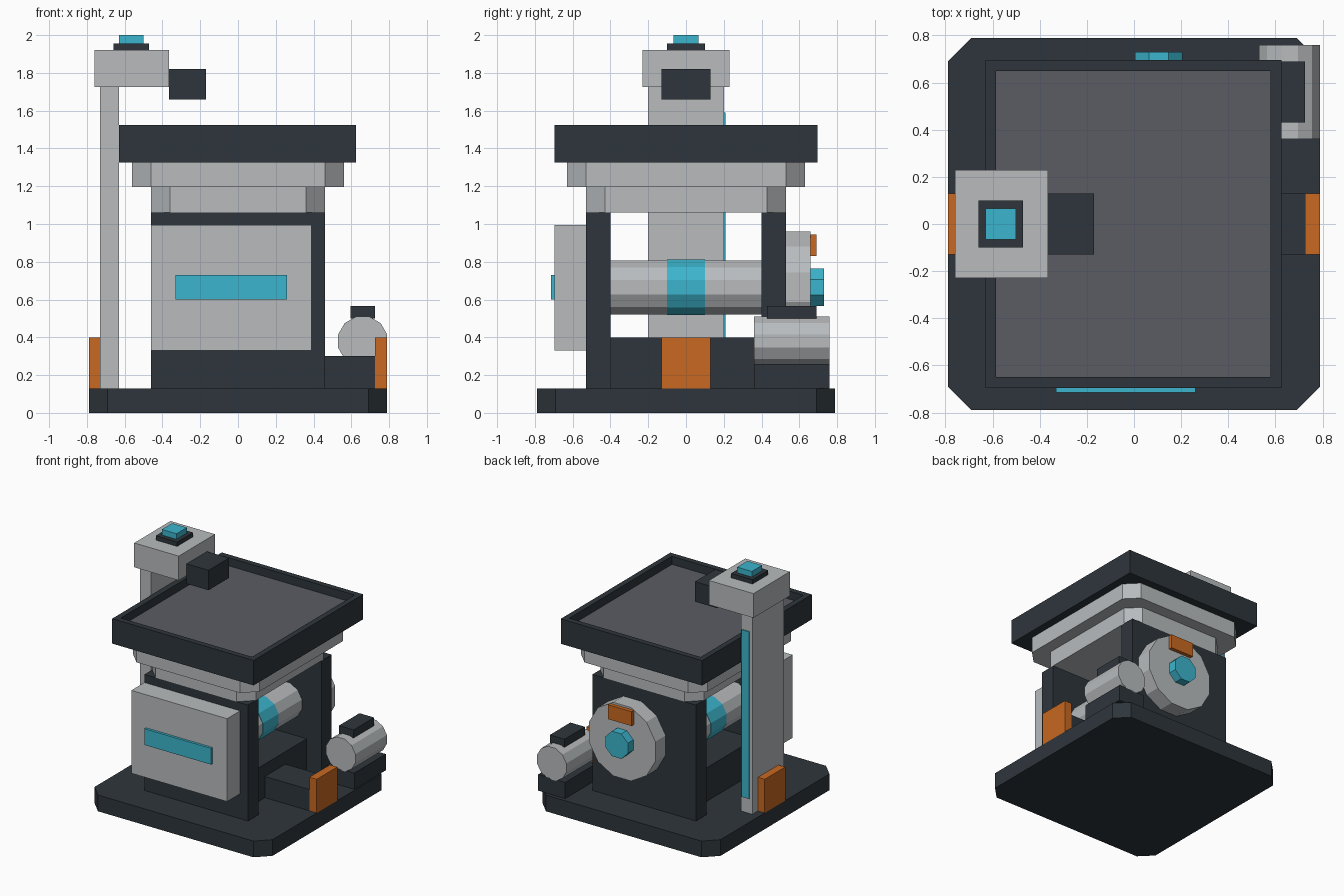
import bpy
import bmesh
import math
from mathutils import Matrix

cube = bpy.data.objects.get("Cube")
if cube:
    bpy.data.objects.remove(cube, do_unlink=True)


def material(name, r, g, b):
    mat = bpy.data.materials.new(name)
    mat.use_nodes = True
    mat.diffuse_color = (r, g, b, 1)
    mat.node_tree.nodes["Principled BSDF"].inputs["Base Color"].default_value = (r, g, b, 1)
    return mat


DARK = material("dark slate", 0.027, 0.036, 0.044)
GREY = material("light grey", 0.48, 0.50, 0.515)
TEAL = material("teal", 0.045, 0.46, 0.61)
ORANGE = material("orange", 0.58, 0.14, 0.015)
FLOOR = material("tray grey", 0.104, 0.107, 0.127)


def finish(name, bm, *mats):
    mesh = bpy.data.meshes.new(name)
    bmesh.ops.recalc_face_normals(bm, faces=bm.faces)
    bm.to_mesh(mesh)
    bm.free()
    for mat in mats:
        mesh.materials.append(mat)
    obj = bpy.data.objects.new(name, mesh)
    bpy.context.collection.objects.link(obj)
    return obj


def box_mesh(x, y, z):
    """Box from (low, high) ranges on each axis."""
    bm = bmesh.new()
    spans = (x, y, z)
    size = [hi - lo for lo, hi in spans]
    centre = [(hi + lo) / 2 for lo, hi in spans]
    bmesh.ops.create_cube(bm, size=1, matrix=Matrix.Translation(centre) @ Matrix.Diagonal((*size, 1)))
    return bm


def box(name, mat, x, y, z):
    return finish(name, box_mesh(x, y, z), mat)


def chamfered(name, mat, hx, hy, z, cut=0.1):
    """Centred slab with cut upright corners."""
    bm = box_mesh((-hx, hx), (-hy, hy), z)
    upright = [e for e in bm.edges if abs(e.verts[0].co.z - e.verts[1].co.z) > 0.01]
    bmesh.ops.bevel(bm, geom=upright, offset=cut, segments=1, affect='EDGES')
    return finish(name, bm, mat)


def drum(name, mat, x, z, y, apothem, sides):
    """Flat-sided cylinder along y with a flat facing up."""
    bm = bmesh.new()
    radius = apothem / math.cos(math.pi / sides)
    place = (Matrix.Translation((x, sum(y) / 2, z)) @ Matrix.Rotation(math.pi / 2, 4, 'X')
             @ Matrix.Rotation(math.pi / sides, 4, 'Z'))
    bmesh.ops.create_cone(bm, cap_ends=True, segments=sides, radius1=radius, radius2=radius,
                          depth=y[1] - y[0], matrix=place)
    return finish(name, bm, mat)


# Base and frame
chamfered("base", DARK, 0.79, 0.79, (0, 0.13))
box("front_frame_plate", DARK, (-0.46, 0.46), (-0.53, -0.40), (0.13, 1.06))
box("back_frame_plate", DARK, (-0.46, 0.46), (0.40, 0.53), (0.13, 1.06))
box("inner_block", DARK, (-0.33, 0.33), (-0.40, 0.40), (0.13, 0.40))
box("side_chute", DARK, (0.33, 0.725), (-0.13, 0.13), (0.13, 0.30))
box("left_guard", ORANGE, (0.725, 0.79), (-0.13, 0.13), (0.13, 0.40))
box("right_guard", ORANGE, (-0.79, -0.73), (-0.13, 0.13), (0.13, 0.40))

# Pair of rollers with coloured middle bands
for side, x in (("left", 0.145), ("right", -0.145)):
    drum(side + "_roller", GREY, x, 0.665, (-0.40, 0.40), 0.143, 12)
    drum(side + "_roller_band", TEAL, x, 0.665, (-0.10, 0.10), 0.146, 12)

# Front cover
box("front_cover", GREY, (-0.46, 0.39), (-0.695, -0.53), (0.33, 0.995))
box("front_cover_strip", TEAL, (-0.33, 0.26), (-0.715, -0.69), (0.60, 0.73))

# Back wheel
drum("back_wheel", GREY, 0.105, 0.665, (0.53, 0.66), 0.295, 12)
drum("wheel_hub", TEAL, 0.105, 0.665, (0.66, 0.73), 0.10, 8)
box("wheel_marker", ORANGE, (0.0, 0.21), (0.65, 0.69), (0.83, 0.945))

# Motor
box("motor_mount", DARK, (0.54, 0.78), (0.36, 0.76), (0.13, 0.26))
drum("motor", GREY, 0.66, 0.38, (0.36, 0.76), 0.13, 12)
box("motor_terminal", DARK, (0.595, 0.725), (0.43, 0.69), (0.50, 0.565))

# Collars and tray with a sunken floor
chamfered("lower_collar", GREY, 0.46, 0.53, (1.06, 1.195))
chamfered("upper_collar", GREY, 0.56, 0.63, (1.195, 1.325))
tray = box_mesh((-0.63, 0.625), (-0.695, 0.695), (1.325, 1.525))
tray.faces.ensure_lookup_table()
top = max(tray.faces, key=lambda f: f.calc_center_median().z)
bmesh.ops.inset_region(tray, faces=[top], thickness=0.064)
pit = bmesh.ops.extrude_discrete_faces(tray, faces=[top])["faces"][0]
bmesh.ops.translate(tray, verts=pit.verts, vec=(0, 0, -0.065))
pit.material_index = 1
finish("tray", tray, DARK, FLOOR)

# Sensor post and head
box("post", GREY, (-0.73, -0.63), (-0.20, 0.20), (0.13, 1.725))
box("post_strip", TEAL, (-0.705, -0.64), (0.20, 0.209), (0.25, 1.59))
box("post_head", GREY, (-0.76, -0.365), (-0.23, 0.23), (1.725, 1.92))
box("sensor", DARK, (-0.365, -0.17), (-0.13, 0.13), (1.66, 1.82))
box("lamp_base", DARK, (-0.66, -0.47), (-0.10, 0.10), (1.92, 1.955))
box("lamp", TEAL, (-0.63, -0.50), (-0.065, 0.065), (1.955, 2.0))
